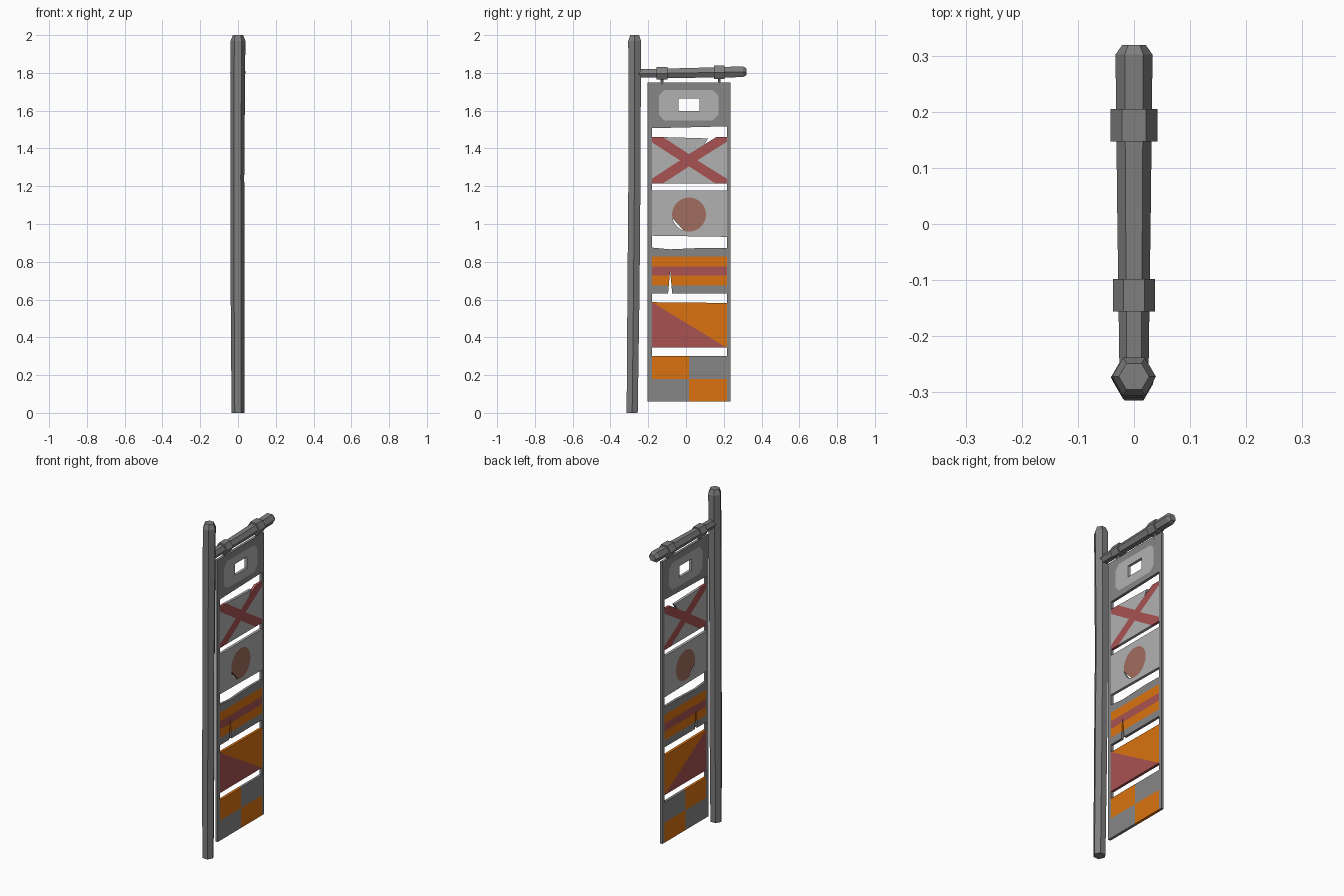
import bpy, bmesh, math
from mathutils import Vector
from mathutils.geometry import tessellate_polygon

if "Cube" in bpy.data.objects:
    bpy.data.objects.remove(bpy.data.objects["Cube"])


def material(name, rgb):
    m = bpy.data.materials.new(name)
    m.diffuse_color = (*rgb, 1)
    m.use_nodes = True
    m.node_tree.nodes["Principled BSDF"].inputs["Base Color"].default_value = m.diffuse_color
    return m


GREY = material("grey", (0.24, 0.24, 0.24))
POST = material("post_grey", (0.21, 0.21, 0.21))
LIGHT = material("light_grey", (0.44, 0.44, 0.44))
ORANGE = material("orange", (0.70, 0.17, 0.005))
RED = material("dull_red", (0.40, 0.085, 0.085))
BROWN = material("brown", (0.35, 0.155, 0.11))

HALF = 0.008           # half thickness of the banner
L, R = -0.18, 0.216    # inner sides of the banner


def finish(name, bm, mat):
    bmesh.ops.recalc_face_normals(bm, faces=bm.faces)
    me = bpy.data.meshes.new(name)
    bm.to_mesh(me)
    bm.free()
    me.materials.append(mat)
    ob = bpy.data.objects.new(name, me)
    bpy.context.collection.objects.link(ob)
    return ob


def plate(name, mat, *loops):
    """Flat plate in the y-z plane; loops after the first are holes."""
    bm = bmesh.new()
    flat = [p for lp in loops for p in lp]
    front = [bm.verts.new((HALF, y, z)) for y, z in flat]
    back = [bm.verts.new((-HALF, y, z)) for y, z in flat]
    for t in tessellate_polygon([[Vector((y, z, 0)) for y, z in lp] for lp in loops]):
        bm.faces.new([front[i] for i in t])
        bm.faces.new([back[i] for i in reversed(t)])
    start = 0
    for lp in loops:
        n = len(lp)
        for i in range(n):
            a, b = start + i, start + (i + 1) % n
            bm.faces.new((front[a], front[b], back[b], back[a]))
        start += n
    return finish(name, bm, mat)


def rect(y0, y1, z0, z1):
    return [(y0, z0), (y1, z0), (y1, z1), (y0, z1)]


def hex_rod(name, rings, mat, along_y=False):
    """Six-sided rod through rings of (centre x, centre y, centre z, radius)."""
    bm = bmesh.new()
    rows = []
    for x, y, z, r in rings:
        row = []
        for k in range(6):
            c, s = r * math.cos(k * math.pi / 3), r * math.sin(k * math.pi / 3)
            row.append(bm.verts.new((x + c, y, z + s) if along_y else (x + c, y + s, z)))
        rows.append(row)
    for a, b in zip(rows, rows[1:]):
        for k in range(6):
            j = (k + 1) % 6
            bm.faces.new((a[k], a[j], b[j], b[k]))
    bm.faces.new(rows[0])
    bm.faces.new(rows[-1])
    return finish(name, bm, mat)


# upright post and crossbar, slightly crooked
hex_rod("post", [(0, -0.285, 0, 0.034), (-0.002, -0.278, 0.65, 0.037),
                 (-0.004, -0.273, 1.25, 0.037), (0, -0.272, 1.97, 0.039),
                 (0, -0.272, 2.0, 0.027)], POST)
hex_rod("crossbar", [(0, -0.26, 1.797, 0.026), (0, 0.03, 1.80, 0.030),
                     (0, 0.302, 1.806, 0.033), (0, 0.319, 1.806, 0.021)], POST, True)

# bands round the crossbar and the hooks below them
for i, (y0, y1, z, r) in enumerate([(-0.156, -0.098, 1.798, 0.037),
                                    (0.147, 0.205, 1.803, 0.042)]):
    hex_rod(f"band_{i}", [(0, y0, z, r), (0, y1, z, r)], POST, True)
    m = (y0 + y1) / 2
    hex_rod(f"hook_{i}", [(0, m, 1.735, 0.009), (0, m, 1.79, 0.009)], POST)

# side rails of the banner
plate("left_rail", GREY, rect(-0.204, L, 0.06, 1.75))
plate("right_rail", GREY, rect(R, 0.235, 0.06, 1.75))

# top panel with chamfered light field and slot
field = [(-0.115, 1.548), (0.142, 1.548), (0.172, 1.578), (0.172, 1.68),
         (0.142, 1.71), (-0.115, 1.71), (-0.143, 1.68), (-0.143, 1.578)]
plate("top_panel", GREY, [(L, 1.507), (R, 1.517), (R, 1.75), (L, 1.75)], field)
plate("top_field", LIGHT, field, rect(-0.04, 0.072, 1.597, 1.665))

# cross panel, torn at the upper right
C, M, U, D = 0.016, 1.337, 1.46, 1.215
plate("cross", RED, [(L, U), (-0.122, U), (C, 1.37), (0.16, U), (R, U), (R, 1.435),
                     (0.06, M), (R, 1.24), (R, D), (0.155, D), (C, 1.305),
                     (-0.122, D), (L, D), (L, 1.24), (-0.032, M), (L, 1.432)])
plate("cross_field_top", LIGHT, [(-0.122, U), (C, 1.37), (0.095, 1.419), (0.118, 1.453)])
plate("cross_field_bottom", LIGHT, [(-0.122, D), (0.155, D), (C, 1.305)])
plate("cross_field_left", LIGHT, [(L, 1.24), (-0.032, M), (L, 1.432)])
plate("cross_field_right", LIGHT, [(R, 1.24), (R, 1.435), (0.06, M)])

# disc panel, with a chip torn off the disc
angles = [math.radians(a) for a in range(0, 360, 12)]
disc = [(C + 0.09 * math.cos(a), 1.05 + 0.09 * math.sin(a)) for a in angles]
plate("disc_panel", LIGHT, [(L, 0.938), (R, 0.932), (R, 1.178), (L, 1.178)], disc)
plate("disc", BROWN, [p for p, a in zip(disc, angles)
                      if not 193 < math.degrees(a) < 251])

# striped panel, slit from the bottom edge
S = -0.084


def slit(z):
    return max(0.0, 0.011 * (0.755 - z) / 0.125)


plate("stripe_top", GREY, [(L, 0.828), (R, 0.828), (R, 0.872), (0.1, 0.874),
                           (S, 0.866), (L, 0.875)])
plate("stripe_upper", ORANGE, rect(L, R, 0.775, 0.828))
for name, mat, z0, z1 in [("stripe_middle", RED, 0.727, 0.775),
                          ("stripe_lower", ORANGE, 0.674, 0.727),
                          ("stripe_bottom", GREY, 0.632, 0.674)]:
    a, b = slit(z0), slit(z1)
    if b == 0:
        plate(name, mat, [(L, z0), (S - a, z0), (S, 0.755), (S + a, z0),
                          (R, z0), (R, z1), (L, z1)])
    else:
        plate(name + "_left", mat, [(L, z0), (S - a, z0), (S - b, z1), (L, z1)])
        plate(name + "_right", mat, [(S + a, z0), (R, z0), (R, z1), (S + b, z1)])

# diagonal panel
plate("diagonal_lower", RED, [(L, 0.345), (R, 0.345), (L, 0.586)])
plate("diagonal_upper", ORANGE, [(R, 0.345), (R, 0.582), (L, 0.586)])

# chequered panel
for i, (y0, y1) in enumerate([(L, C), (C, R)]):
    for j, (z0, z1) in enumerate([(0.06, 0.18), (0.18, 0.302)]):
        plate(f"check_{i}_{j}", GREY if i == j else ORANGE, rect(y0, y1, z0, z1))
